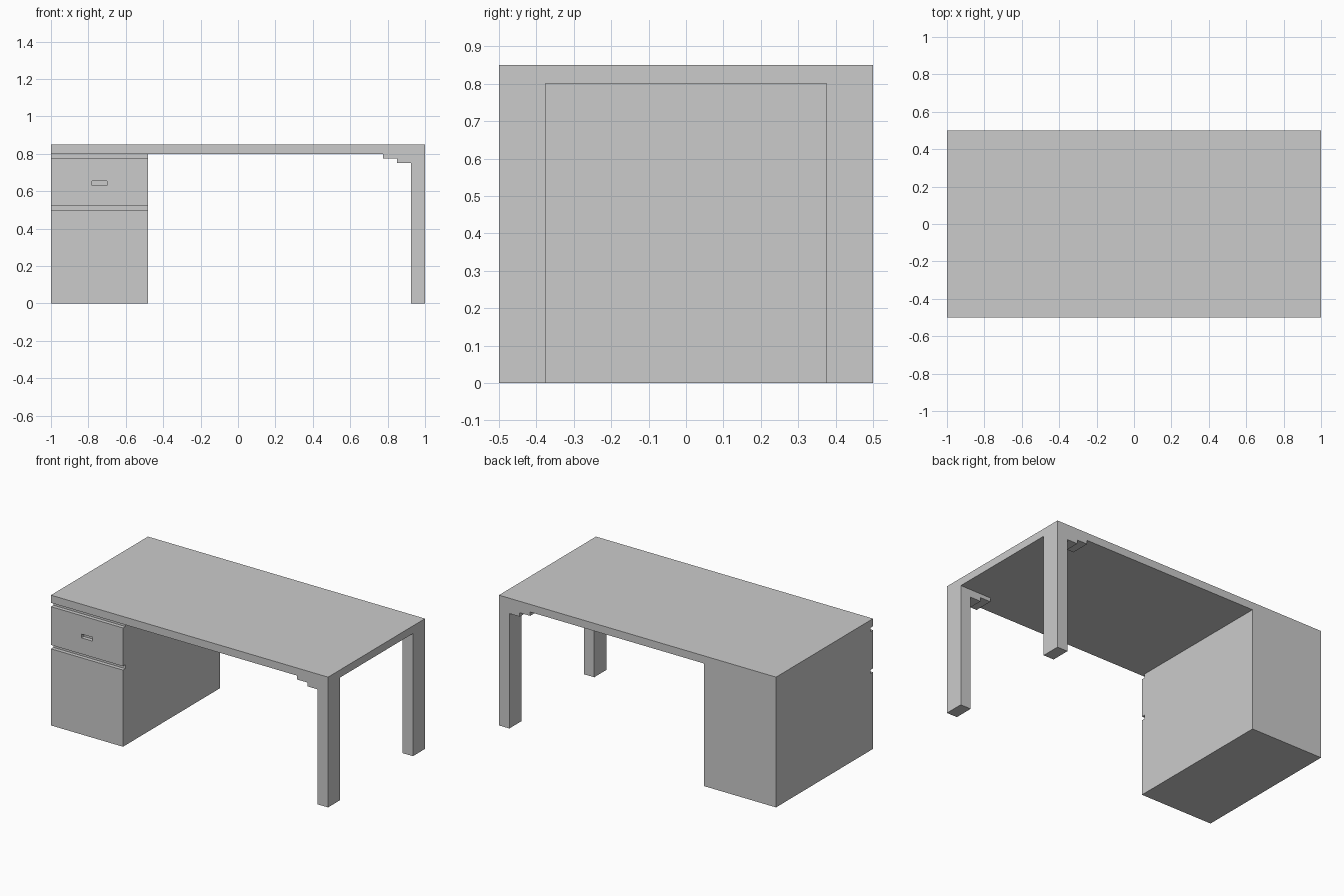
import bpy
import bmesh

if "Cube" in bpy.data.objects:
    bpy.data.objects.remove(bpy.data.objects["Cube"])


def prism(name, profile, y0, y1):
    """Extrude an x/z outline from y0 to y1."""
    bm = bmesh.new()
    face = bm.faces.new([bm.verts.new((x, y0, z)) for x, z in profile])
    ext = bmesh.ops.extrude_face_region(bm, geom=[face])
    verts = [g for g in ext["geom"] if isinstance(g, bmesh.types.BMVert)]
    bmesh.ops.translate(bm, verts=verts, vec=(0, y1 - y0, 0))
    bmesh.ops.recalc_face_normals(bm, faces=bm.faces)
    mesh = bpy.data.meshes.new(name)
    bm.to_mesh(mesh)
    bm.free()
    obj = bpy.data.objects.new(name, mesh)
    bpy.context.collection.objects.link(obj)
    return obj


def box(name, x0, x1, y0, y1, z0, z1):
    return prism(name, [(x0, z0), (x1, z0), (x1, z1), (x0, z1)], y0, y1)


LEFT, RIGHT = -1.0, -0.48      # cabinet sides
FRONT, RECESS = -0.5, -0.475   # front panels and the groove depth

# Desk top
box("desk_top", -1, 1, -0.5, 0.5, 0.8, 0.85)

# Legs with stepped corner brackets, front and back
leg_profile = [(1, 0), (1, 0.8), (0.775, 0.8), (0.775, 0.775), (0.85, 0.775),
               (0.85, 0.75), (0.925, 0.75), (0.925, 0)]
for name, side in (("front_leg", -1), ("back_leg", 1)):
    prism(name, leg_profile, side * 0.5, side * 0.375)

# Cabinet body, door and drawer, with grooves left between the panels
box("cabinet_body", LEFT, RIGHT, RECESS, 0.5, 0, 0.8)
box("cabinet_door", LEFT, RIGHT, FRONT, RECESS, 0, 0.5)
drawer = box("drawer_front", LEFT, RIGHT, FRONT, RECESS, 0.525, 0.775)

# Recessed drawer handle slot
cutter = box("handle_slot_cutter", -0.78, -0.7, -0.55, -0.45, 0.63, 0.655)
cutter.hide_render = True
cutter.display_type = 'WIRE'
cut = drawer.modifiers.new("handle_slot", 'BOOLEAN')
cut.operation = 'DIFFERENCE'
cut.solver = 'EXACT'
cut.object = cutter
bpy.context.view_layer.objects.active = drawer
bpy.ops.object.modifier_apply(modifier=cut.name)
bpy.data.objects.remove(cutter)
